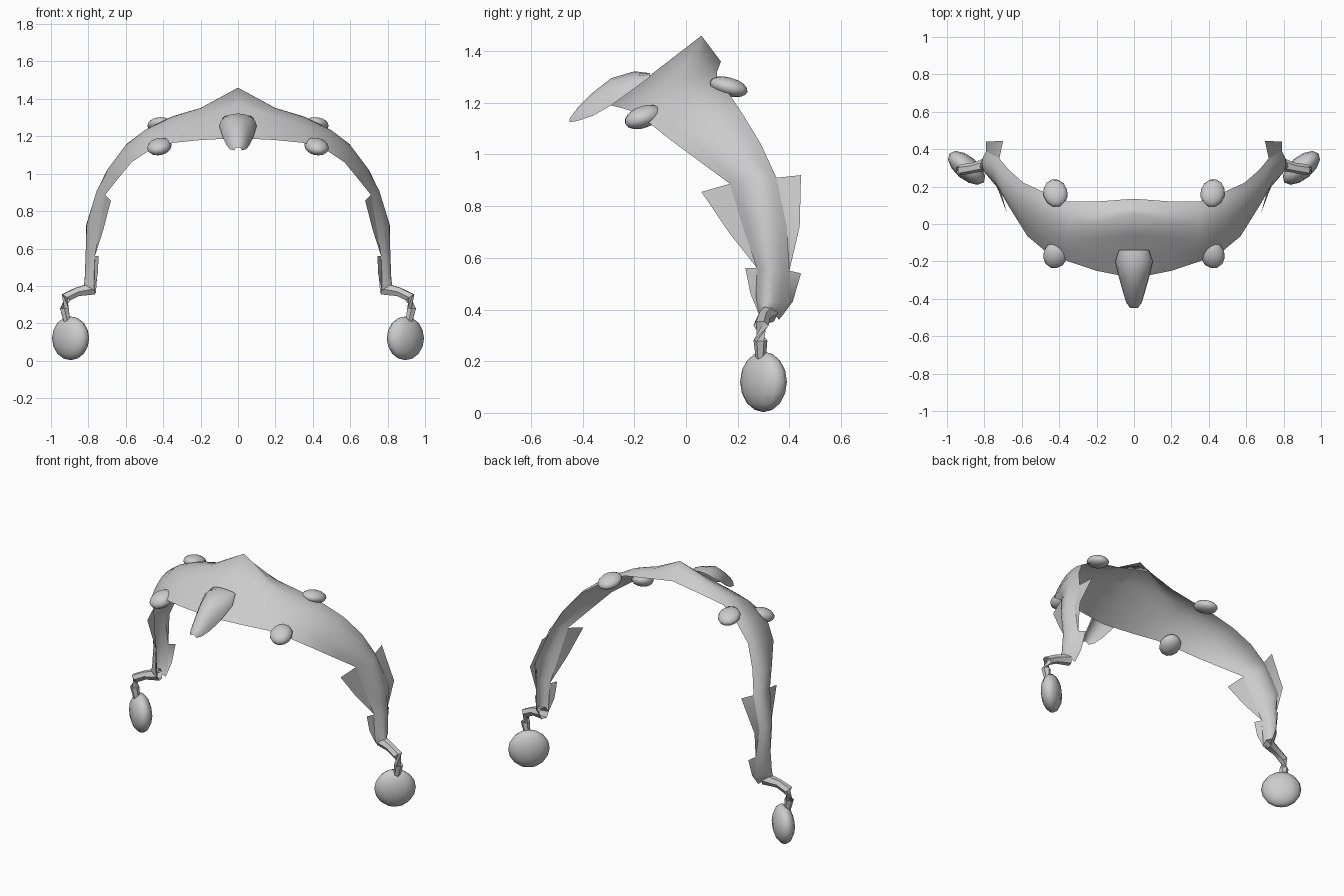
import bpy, bmesh, math
from mathutils import Vector, Matrix

if "Cube" in bpy.data.objects:
    bpy.data.objects.remove(bpy.data.objects["Cube"])

grey = bpy.data.materials.new("light grey")
grey.diffuse_color = (0.6, 0.6, 0.6, 1)
grey.use_nodes = True
grey.node_tree.nodes["Principled BSDF"].inputs["Base Color"].default_value = grey.diffuse_color


def make(name, bm, angle=50):
    """Finish a part: mesh, material, mirror to the other side, shading."""
    me = bpy.data.meshes.new(name)
    bm.to_mesh(me)
    bm.free()
    me.materials.append(grey)
    ob = bpy.data.objects.new(name, me)
    bpy.context.collection.objects.link(ob)
    bpy.ops.object.select_all(action='DESELECT')
    ob.select_set(True)
    bpy.context.view_layer.objects.active = ob
    bpy.ops.object.shade_smooth_by_angle(angle=math.radians(angle))
    mirror = ob.modifiers.new("mirror", 'MIRROR')
    mirror.use_mirror_merge = True
    mirror.merge_threshold = 0.001
    return ob


def loft(rows, closed=False):
    """Skin a list of equal-length point rows."""
    bm = bmesh.new()
    vs = [[bm.verts.new(p) for p in row] for row in rows]
    n = len(rows[0])
    for a, b in zip(vs, vs[1:]):
        for j in range(n if closed else n - 1):
            k = (j + 1) % n
            bm.faces.new((a[j], b[j], b[k], a[k]))
    return bm


# Arched band: front edge, crest and back edge at each station
band = [
    ((0, -.29, 1.19), (0, .06, 1.46), (0, .135, 1.36)),
    ((.20, -.25, 1.18), (.20, 0, 1.35), (.20, .12, 1.32)),
    ((.35, -.20, 1.165), (.35, -.03, 1.29), (.35, .12, 1.295)),
    ((.48, -.14, 1.12), (.50, .03, 1.22), (.48, .17, 1.23)),
    ((.57, -.065, 1.06), (.60, .09, 1.14), (.59, .22, 1.155)),
    ((.64, .05, .975), (.70, .18, 1.01), (.67, .29, 1.04)),
    ((.71, .17, .887), (.755, .27, .91), (.72, .35, .91)),
    ((.74, .22, .72), (.81, .30, .72), (.79, .39, .72)),
    ((.765, .275, .56), (.815, .325, .56), (.77, .40, .55)),
    ((.77, .27, .45), (.82, .32, .43), (.77, .40, .43)),
    ((.77, .285, .375), (.825, .31, .41), (.76, .36, .36)),
]


def section(f, c, b, roundness, n=6):
    f, c, b = Vector(f), Vector(c), Vector(b)
    pts = []
    for i in range(n + 1):
        t = i / n
        straight = f.lerp(c, 2 * t) if t <= .5 else c.lerp(b, 2 * t - 1)
        curve = f * (2 * (t - .5) * (t - 1)) + c * (4 * t * (1 - t)) + b * (2 * t * (t - .5))
        pts.append(straight.lerp(curve, roundness))
    return pts


make("arched_band", loft([section(*s, min(1, i / 2)) for i, s in enumerate(band)]), 60)

# Beak over the middle of the brow: y, ridge height, half width, edge height
beak = [(-.45, 1.14, .02, 1.125), (-.42, 1.18, .042, 1.13), (-.36, 1.24, .06, 1.15),
        (-.29, 1.295, .08, 1.19), (-.20, 1.322, .10, 1.255), (-.14, 1.315, .08, 1.30)]
rows = []
for y, top, w, low in reversed(beak):
    rows.append([(w * math.sin(a), y, low + (top - low) * math.cos(a))
                 for a in (math.pi / 2 * k / 4 for k in range(5))])
make("beak", loft(rows), 60)


# Rounded lobes and hanging balls
def blob(name, centre, radii, turn=0, tilt=0, seg=12, rings=8):
    bm = bmesh.new()
    m = (Matrix.Translation(centre) @ Matrix.Rotation(math.radians(turn), 4, 'Z')
         @ Matrix.Rotation(math.radians(tilt), 4, 'X') @ Matrix.Diagonal((*radii, 1)))
    bmesh.ops.create_uvsphere(bm, u_segments=seg, v_segments=rings, radius=1, matrix=m)
    return make(name, bm, 80)


blob("front_lobe", (.42, -.165, 1.145), (.065, .078, .042), 20, 20)
blob("back_lobe", (.42, .165, 1.262), (.065, .078, .036), -15, -15)
blob("hanging_ball", (.895, .30, .12), (.12, .062, .117), 40)

# Pointed side fins attached along the band edges
fins = {
    "front_upper_fin": [band[6][0], (.68, .06, .855), (.72, .165, .70), band[8][0], band[7][0]],
    "back_upper_fin": [band[6][2], band[7][2], band[8][2], (.79, .44, .72), (.70, .445, .92)],
    "front_lower_fin": [band[8][0], (.745, .23, .56), (.75, .25, .46), band[10][0], band[9][0]],
    "back_lower_fin": [band[8][2], band[9][2], band[10][2], (.755, .413, .43), (.75, .445, .54)],
}
for name, pts in fins.items():
    bm = bmesh.new()
    bm.faces.new([bm.verts.new(p) for p in pts])
    bmesh.ops.triangulate(bm, faces=bm.faces[:])
    make(name, bm)

# Bent cord from the band end to the ball: centre and radius
cord = [((.775, .322, .385), .036), ((.86, .30, .368), .027), ((.92, .29, .338), .03),
        ((.928, .288, .28), .027), ((.913, .29, .20), .018)]
rows = []
for i, (p, r) in enumerate(cord):
    before, after = cord[max(i - 1, 0)][0], cord[min(i + 1, len(cord) - 1)][0]
    q = (Vector(after) - Vector(before)).to_track_quat('Z', 'Y')
    rows.append([Vector(p) + q @ Vector((r * math.cos(a), r * math.sin(a), 0))
                 for a in (math.tau * k / 6 for k in range(6))])
bm = loft(rows, closed=True)
bmesh.ops.recalc_face_normals(bm, faces=bm.faces[:])
make("ball_cord", bm)
